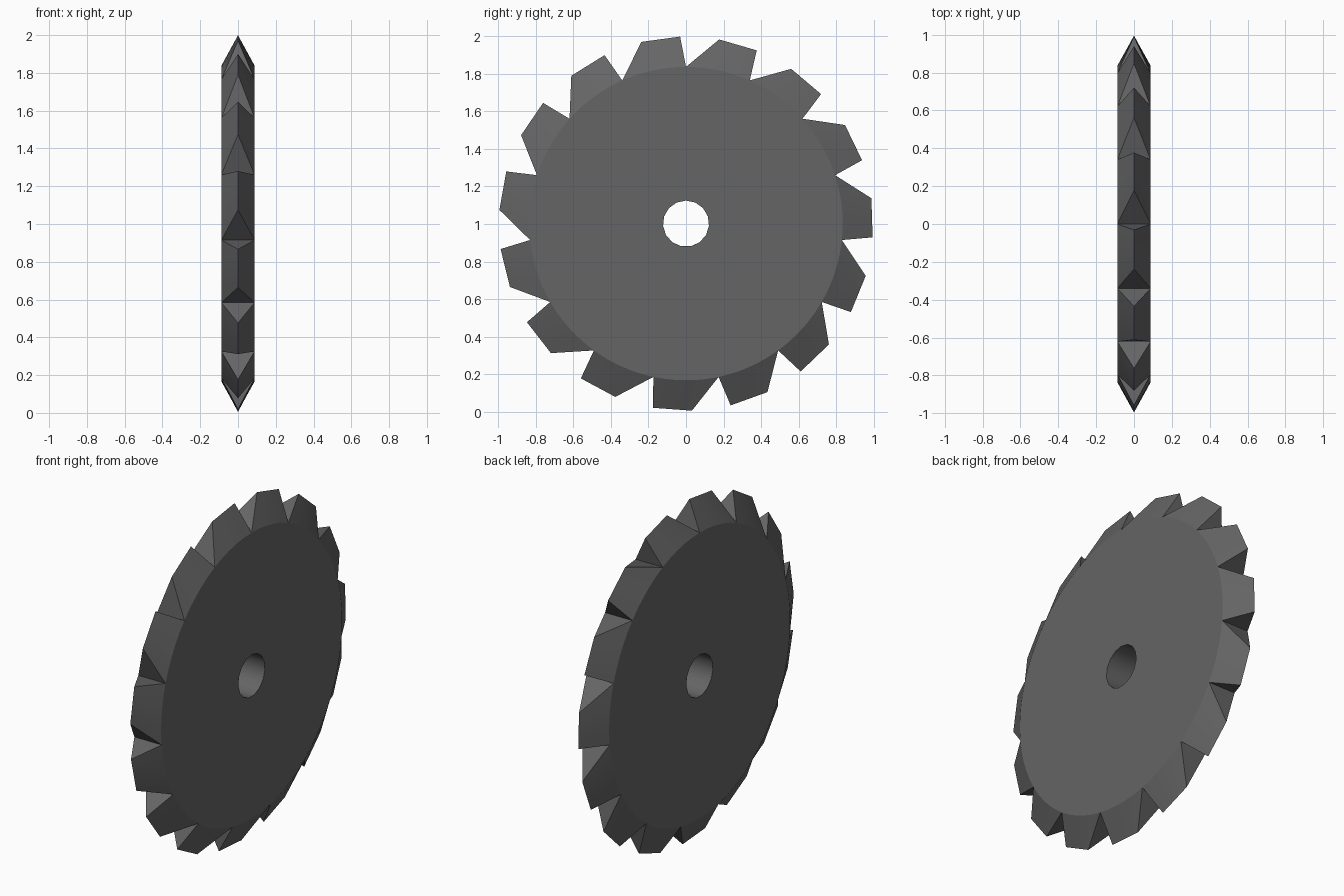
import bpy, bmesh, math
from mathutils import Vector

if "Cube" in bpy.data.objects:
    bpy.data.objects.remove(bpy.data.objects["Cube"])

TEETH, SEG = 15, 5            # teeth, rim pieces per tooth
STEP = 360 / TEETH
HALF, RIM, TIP, HOLE, CZ = 0.088, 0.836, 0.998, 0.123, 1.002


def pt(x, r, deg):
    a = math.radians(deg)
    return Vector((x, r * math.cos(a), CZ + r * math.sin(a)))


steel = bpy.data.materials.new("dark steel")
steel.diffuse_color = (0.13, 0.13, 0.13, 1)
steel.use_nodes = True
steel.node_tree.nodes["Principled BSDF"].inputs["Base Color"].default_value = steel.diffuse_color

bm = bmesh.new()
n = TEETH * SEG
rim = {s: [bm.verts.new(pt(s * HALF, RIM, 90 + i * STEP / SEG)) for i in range(n)] for s in (-1, 1)}
hole = {s: [bm.verts.new(pt(s * HALF, HOLE, 90 + k * STEP)) for k in range(TEETH)] for s in (-1, 1)}

for k in range(TEETH):
    k2 = (k + 1) % TEETH
    start = 90 + k * STEP
    # straight cutting edge of the tooth, in the middle plane
    a, b = pt(0, TIP, start + 1.8), pt(0, TIP, start + 13.8)
    ridge = [bm.verts.new(a.lerp(b, j / SEG)) for j in range(SEG + 1)]
    base = {s: [rim[s][(k * SEG + j) % n] for j in range(SEG + 1)] for s in (-1, 1)}
    for s in (-1, 1):
        # flat side sector and bevelled tooth flank
        bm.faces.new([hole[s][k2], hole[s][k]] + base[s])
        for j in range(SEG):
            bm.faces.new((base[s][j], base[s][j + 1], ridge[j + 1], ridge[j]))
    # triangular tooth ends
    bm.faces.new((base[-1][0], base[1][0], ridge[0]))
    bm.faces.new((base[-1][-1], base[1][-1], ridge[-1]))
    # bore wall
    bm.faces.new((hole[-1][k], hole[-1][k2], hole[1][k2], hole[1][k]))

bmesh.ops.recalc_face_normals(bm, faces=bm.faces[:])
mesh = bpy.data.meshes.new("saw_blade")
bm.to_mesh(mesh)
bm.free()
mesh.materials.append(steel)
blade = bpy.data.objects.new("saw_blade", mesh)
bpy.context.collection.objects.link(blade)
bpy.context.view_layer.objects.active = blade
blade.select_set(True)
bpy.ops.object.shade_smooth_by_angle(angle=math.radians(25))
